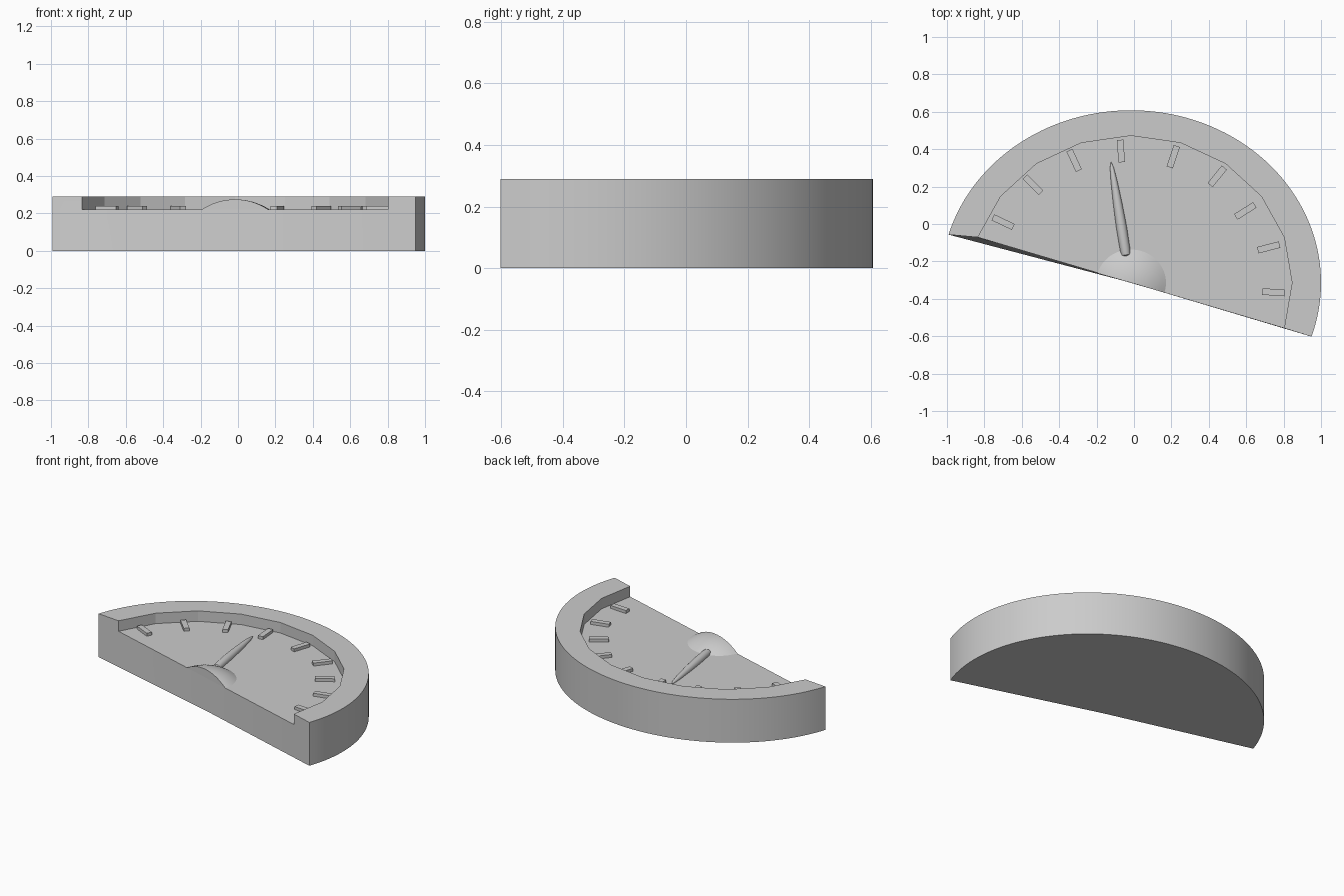
import bpy, bmesh
from math import sin, cos, radians, pi, atan2, hypot
from mathutils import Vector, Matrix

if "Cube" in bpy.data.objects:
    bpy.data.objects.remove(bpy.data.objects["Cube"])

CX, CY = -0.016, -0.314        # pivot of the dial
RIM_Z, FLOOR_Z = 0.29, 0.22


def ell(deg, rx, ry):
    a = radians(deg)
    return CX + rx * cos(a), CY + ry * sin(a)


def finish(bm, name, smooth=None):
    bmesh.ops.recalc_face_normals(bm, faces=bm.faces)
    me = bpy.data.meshes.new(name)
    bm.to_mesh(me)
    bm.free()
    ob = bpy.data.objects.new(name, me)
    bpy.context.collection.objects.link(ob)
    if smooth:
        bpy.ops.object.select_all(action='DESELECT')
        ob.select_set(True)
        bpy.context.view_layer.objects.active = ob
        bpy.ops.object.shade_smooth_by_angle(angle=radians(smooth))
    return ob


# Half-round body with a raised rim and a faceted recess
def body():
    bm = bmesh.new()
    n = 72
    start, end = -18.2, 163.8
    outer = [ell(start + (end - start) * i / n, 1.016, 0.922) for i in range(n + 1)]
    inner = [ell(-18 + 18 * i, 0.861, 0.786) for i in range(11)]
    ring = lambda pts, z: [bm.verts.new((x, y, z)) for x, y in pts]
    ob_, ot = ring(outer, 0), ring(outer, RIM_Z)
    it, fl = ring(inner, RIM_Z), ring(inner, FLOOR_Z)

    def on_chord(end_pt, x):
        t = (x - CX) / (end_pt[0] - CX)
        return x, CY + t * (end_pt[1] - CY)
    br, bl = ring([on_chord(outer[0], inner[0][0]), on_chord(outer[-1], inner[-1][0])], 0)
    cb, cf = ring([(CX, CY)], 0)[0], ring([(CX, CY)], FLOOR_Z)[0]
    f = bm.faces.new
    for lo, hi in ((ob_, ot), (fl, it)):
        for i in range(len(lo) - 1):
            f((lo[i], lo[i + 1], hi[i + 1], hi[i]))
    f(ob_ + [bl, cb, br])              # underside
    f(ot + it[::-1])                   # rim top
    f(fl + [cf])                       # recess floor
    f((br, cb, cf, fl[0]))             # front wall
    f((cb, bl, fl[-1], cf))
    f((ob_[0], br, fl[0], it[0], ot[0]))
    f((ob_[-1], bl, fl[-1], it[-1], ot[-1]))
    return finish(bm, "gauge_body", 12)


# Low hub cap, cut flush with the front wall
def hub():
    bm = bmesh.new()
    rings, n, big = 8, 32, 0.345
    lim = 0.187
    base = (big * big - lim * lim) ** 0.5
    top = bm.verts.new((CX, CY, FLOOR_Z + big - base))
    prev = None
    cols = []
    for k in range(1, rings + 1):
        r = lim * k / rings
        z = FLOOR_Z + (big * big - r * r) ** 0.5 - base
        row = [bm.verts.new((*ell(-17.5 + 181 * i / n, r, r * 0.95), z)) for i in range(n + 1)]
        for i in range(n):
            if prev:
                bm.faces.new((prev[i], prev[i + 1], row[i + 1], row[i]))
            else:
                bm.faces.new((top, row[i], row[i + 1]))
        prev = row
        cols.append(row)
    centre = bm.verts.new((CX, CY, FLOOR_Z))
    bm.faces.new([centre] + [r[0] for r in cols[::-1]] + [top] + [r[-1] for r in cols])
    bm.faces.new(prev + [centre])
    return finish(bm, "hub_cap", 40)


# Tapered round needle
def needle():
    bm = bmesh.new()
    a, b = Vector((-0.043, -0.165, 0.222)), Vector((-0.123, 0.33, 0.222))
    d = b - a
    side = Vector((d.y, -d.x, 0)).normalized()
    prof = [(-0.02, 0.012), (0, 0.024), (0.06, 0.027), (0.3, 0.028), (0.55, 0.024),
            (0.8, 0.017), (0.94, 0.010), (1, 0.002)]
    n = 20
    prev = None
    for t, r in prof:
        row = [bm.verts.new(a + d * t + side * r * cos(2 * pi * i / n)
                            + Vector((0, 0, r * sin(2 * pi * i / n)))) for i in range(n)]
        if prev:
            for i in range(n):
                bm.faces.new((prev[i], prev[(i + 1) % n], row[(i + 1) % n], row[i]))
        else:
            bm.faces.new(row)
        prev = row
    bm.faces.new(prev)
    return finish(bm, "needle", 40)


# Plain raised scale marks around the dial
def scale_mark(i, x, y):
    bm = bmesh.new()
    ang = atan2(y - CY, x - CX)
    m = (Matrix.Translation((x, y, FLOOR_Z + 0.009)) @ Matrix.Rotation(ang, 4, 'Z')
         @ Matrix.Diagonal((0.12, 0.035, 0.022, 1)))
    bmesh.ops.create_cube(bm, size=1, matrix=m)
    return finish(bm, f"scale_mark_{i}")


body()
hub()
needle()
marks = [(-0.70, 0.01), (-0.54, 0.21), (-0.32, 0.34), (-0.07, 0.39), (0.21, 0.36),
         (0.445, 0.255), (0.595, 0.07), (0.72, -0.125), (0.745, -0.365)]
for i, p in enumerate(marks):
    scale_mark(i, *p)
